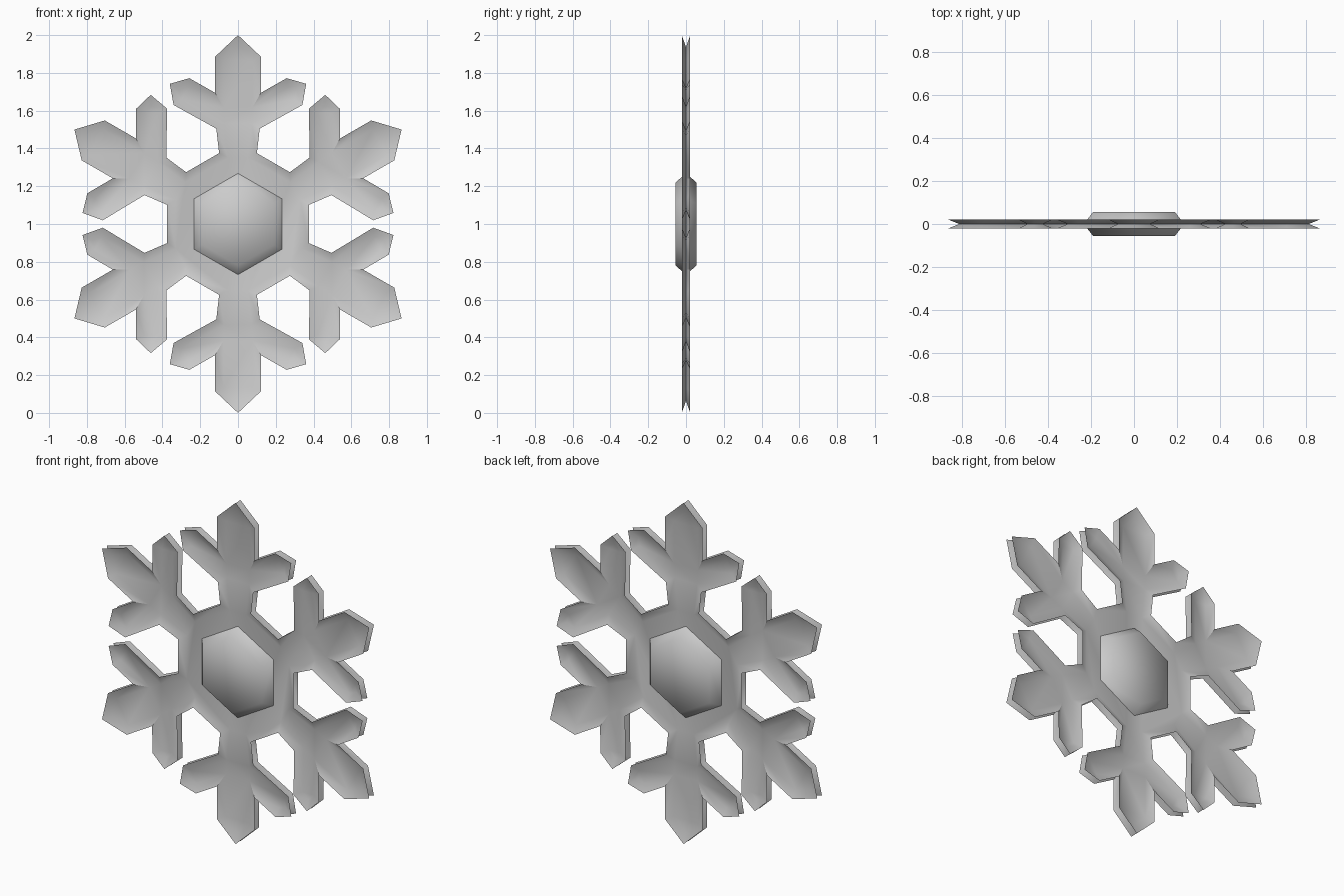
import bpy, bmesh, math
from mathutils import Matrix, Vector

cube = bpy.data.objects.get("Cube")
if cube:
    bpy.data.objects.remove(cube)

RIM_Y = 0.022      # how far the flared rims stand out
RIM_WIDTH = 0.045
HUB_Y = 0.055
CENTRE = Vector((0, 0, 1))

ice = bpy.data.materials.new("pale_grey_ice")
ice.use_nodes = True
colour = (0.6, 0.6, 0.6, 1)
ice.diffuse_color = colour
ice.node_tree.nodes["Principled BSDF"].inputs["Base Color"].default_value = colour

# Right half of one arm, from the tip down to the ring corner
HALF_ARM = [(0.122, 0.885), (0.122, 0.695), (0.258, 0.772), (0.361, 0.742),
            (0.341, 0.63), (0.115, 0.505), (0.1, 0.375)]
ARM = [(-x, z) for x, z in reversed(HALF_ARM)] + [(0, 1.0)] + HALF_ARM


def flake_outline():
    """Six arms, clockwise as seen from the front."""
    points = []
    for k in range(6):
        turn = Matrix.Rotation(k * math.pi / 3, 3, 'Y')
        points += [turn @ Vector((x, 0, z)) for x, z in ARM]
    return points


def finish(name, bm, side, angle):
    """Place a front (-1) or back (+1) piece, facing outwards."""
    if side > 0:
        bmesh.ops.scale(bm, vec=(1, -1, 1), verts=bm.verts)
        bmesh.ops.reverse_faces(bm, faces=bm.faces)
    bmesh.ops.translate(bm, vec=CENTRE, verts=bm.verts)
    mesh = bpy.data.meshes.new(name)
    bm.to_mesh(mesh)
    bm.free()
    mesh.materials.append(ice)
    obj = bpy.data.objects.new(name, mesh)
    bpy.context.collection.objects.link(obj)
    bpy.ops.object.select_all(action='DESELECT')
    obj.select_set(True)
    bpy.context.view_layer.objects.active = obj
    bpy.ops.object.shade_smooth_by_angle(angle=math.radians(angle))


def flake_sheet(name, side):
    """Thin sheet whose border flares outwards to a raised rim."""
    bm = bmesh.new()
    verts = [bm.verts.new(p + Vector((0, -RIM_Y, 0))) for p in flake_outline()]
    face = bm.faces.new(verts)
    face.normal_update()
    if face.normal.y > 0:
        face.normal_flip()
    bmesh.ops.inset_individual(bm, faces=[face], thickness=RIM_WIDTH,
                               use_even_offset=True)
    for v in face.verts:
        v.co.y = -0.001
    bmesh.ops.triangulate(bm, faces=[face])
    finish(name, bm, side, 40)


def hub(name, side):
    """Softly shaded six-sided boss with sloping sides."""
    bm = bmesh.new()
    rings = []
    for radius, y in ((0.268, -0.001), (0.22, -HUB_Y)):
        rings.append([bm.verts.new((radius * math.sin(k * math.pi / 3), y,
                                    radius * math.cos(k * math.pi / 3)))
                      for k in range(6)])
    low, top = rings
    for k in range(6):
        j = (k + 1) % 6
        bm.faces.new((low[k], low[j], top[j], top[k]))
    bm.faces.new(top)
    bmesh.ops.recalc_face_normals(bm, faces=bm.faces)
    if sum(f.normal.y for f in bm.faces) > 0:
        bmesh.ops.reverse_faces(bm, faces=bm.faces)
    finish(name, bm, side, 80)


for label, side in (("front", -1), ("back", 1)):
    flake_sheet(label + "_flake", side)
    hub(label + "_hub", side)
